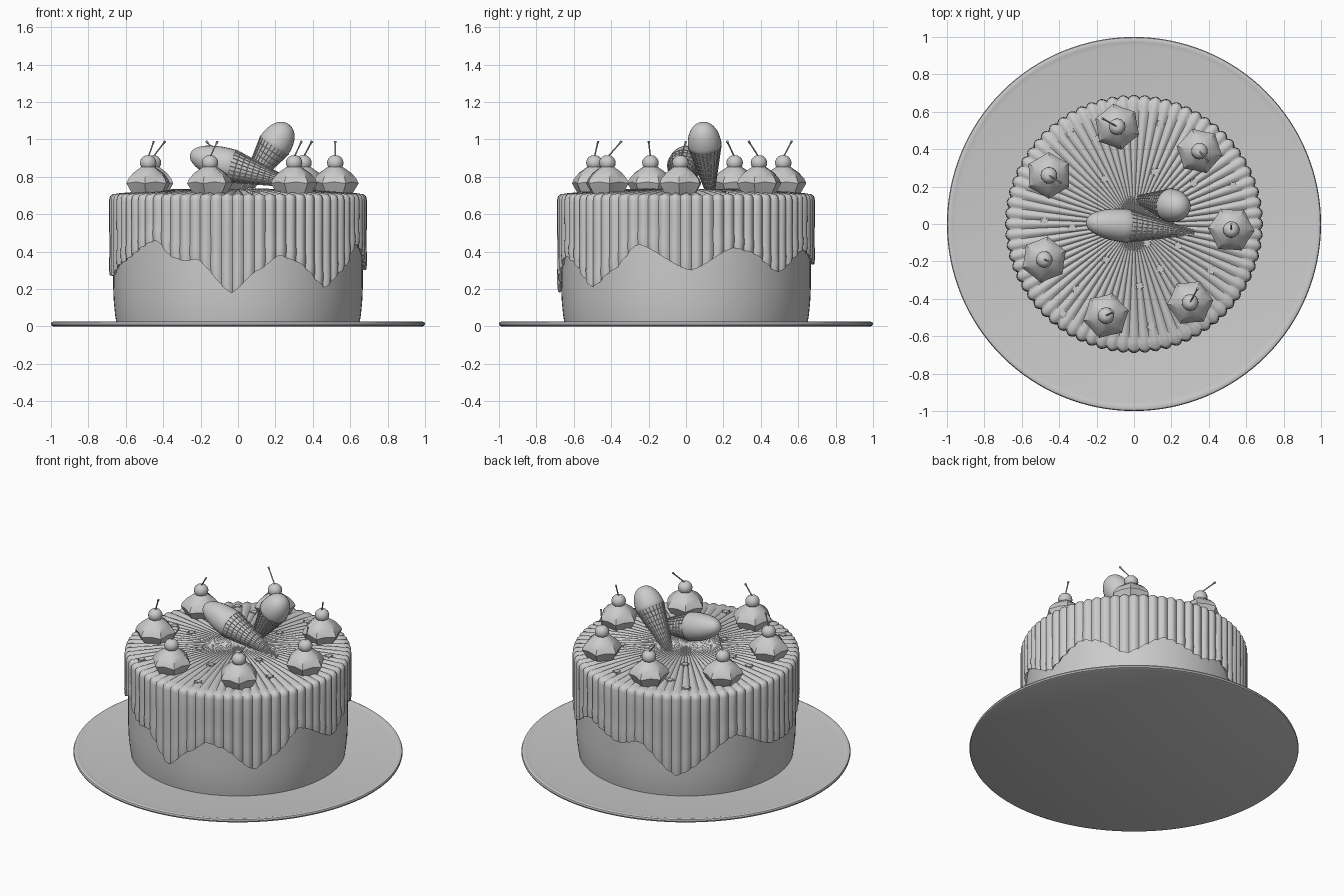
import bpy, bmesh
from math import sin, cos, pi, radians, degrees, atan2
from mathutils import Vector

if "Cube" in bpy.data.objects:
    bpy.data.objects.remove(bpy.data.objects["Cube"])


def lathe(name, rings, n, shape=None, angle=40, smooth=True, inset=0.0):
    """Spin (r, z) rings round z; shape(ring_index, angle_index, r, z) may alter them."""
    bm = bmesh.new()
    rows = []
    for i, (r, z) in enumerate(rings):
        if r == 0:
            rows.append([bm.verts.new((0, 0, z))])
            continue
        row = []
        for j in range(n):
            a = 2 * pi * j / n
            rr, zz = shape(i, j, r, z) if shape else (r, z)
            row.append(bm.verts.new((rr * cos(a), rr * sin(a), zz)))
        rows.append(row)
    for p, q in zip(rows, rows[1:]):
        for j in range(n):
            k = (j + 1) % n
            if len(p) == 1:
                bm.faces.new((p[0], q[j], q[k]))
            elif len(q) == 1:
                bm.faces.new((p[j], p[k], q[0]))
            else:
                bm.faces.new((p[j], p[k], q[k], q[j]))
    bmesh.ops.recalc_face_normals(bm, faces=bm.faces[:])
    if inset:
        quads = [f for f in bm.faces if len(f.verts) == 4]
        bmesh.ops.inset_individual(bm, faces=quads, thickness=inset, depth=-0.003)
    me = bpy.data.meshes.new(name)
    bm.to_mesh(me)
    bm.free()
    if smooth:
        me.shade_smooth()
        me.set_sharp_from_angle(angle=radians(angle))
    ob = bpy.data.objects.new(name, me)
    bpy.context.collection.objects.link(ob)
    return ob


def aim(ob, base, tip):
    """Put the local origin at base with local z pointing to tip."""
    ob.location = base
    ob.rotation_mode = 'QUATERNION'
    ob.rotation_quaternion = (Vector(tip) - Vector(base)).to_track_quat('Z', 'Y')


# plate with a small raised lip
lathe("plate", [(0, 0), (.985, 0), (.997, .005), (1, .014), (.996, .023), (.985, .027),
                (.972, .024), (.95, .02), (0, .02)], 128)

# cake body, slightly tucked in at the foot
lathe("cake", [(0, .018), (.65, .018), (.657, .06), (.664, .13), (.668, .22), (.668, .45),
               (.66, .68), (0, .69)], 96)

# fluted icing: lower edge given as (angle in degrees, height)
DRIP = [(-93, .18), (-81, .30), (-71, .38), (-63, .35), (-47, .21), (-35, .30), (-22, .44),
        (2, .30), (22, .42), (30, .40), (46, .29), (66, .41), (88, .33), (100, .37),
        (120, .17), (151, .41), (175, .28), (190, .27), (204, .34), (230, .46),
        (239, .37), (245, .35), (251, .36), (267, .18)]
N = 72 * 6


def drip(deg):
    deg = (deg + 93) % 360 - 93
    for (a, p), (b, q) in zip(DRIP, DRIP[1:]):
        if a <= deg <= b:
            t = (deg - a) / (b - a)
            t = .5 * t + .25 * (1 - cos(pi * t))
            return p + (q - p) * t
    return .18


TOP = [(r, .735 - .07 * r * r) for r in (.04, .1, .2, .3, .4, .5, .58, .63)]
SIDE = [(.657, .702), (.67, .69), (.674, .67)]
LOW = [(.674, .7), (.673, .4), (.673, .15), (.676, .05), (.672, .0), (.655, .03)]
RINGS = [(0, .735)] + TOP + SIDE + LOW
FIRST_LOW = len(RINGS) - len(LOW)


def flute(i, j, r, z):
    f = abs(cos(pi * j / 6))
    if i <= len(TOP):
        return r, z + .012 * (f - .5) * min(1, r / .35)
    if i < FIRST_LOW:
        return r + .015 * f, z + .005 * f
    e = drip(360 * j / N)
    if i >= FIRST_LOW + 3:           # rounded lip of the drips
        return r + (.015 * f if i < len(RINGS) - 1 else 0), e + z
    return r + .015 * f, e + .05 + (.62 - e) * z


lathe("icing", RINGS, N, flute, 60)

# ring of cream dollops, each with a cherry and a stem
CREAM = [(0, .70), (.085, .70), (.095, .715), (.125, .765), (.114, .79), (.085, .822),
         (.05, .846), (.03, .86), (0, .865)]


def hexagon(i, j, r, z):
    return (r * (.85 if j % 2 else 1), z + (.008 if j % 2 and i == 3 else 0))


STEM_LEAN = [(0, .03), (.04, .075), (.04, .02), (.03, -.01), (.065, -.04), (-.08, .045), (.045, -.055)]
CENTRES = [(.52, -.03), (.30, -.42), (-.15, -.49), (-.48, -.19), (-.455, .26), (-.09, .52), (.35, .39)]
for k, ((x, y), (dx, dy)) in enumerate(zip(CENTRES, STEM_LEAN), 1):
    cream = lathe(f"cream_dollop_{k}", CREAM, 12, hexagon, 45)
    cream.location = (x, y, 0)
    cream.rotation_euler.z = atan2(y, x)
    ball = [(.044 * sin(pi * t / 10), -.042 * cos(pi * t / 10)) for t in range(1, 10)]
    cherry = lathe(f"cherry_{k}", [(0, -.042)] + ball + [(0, .038)], 20, angle=80)
    cherry.location = (x, y, .875)
    base, tip = Vector((x, y, .905)), Vector((x + dx, y + dy, .99))
    h = (tip - base).length
    stem = lathe(f"cherry_stem_{k}", [(0, 0), (.004, 0), (.004, h * .8), (.007, h), (0, h)], 8)
    aim(stem, base, tip)


# ice cream cones: waffle cone plus scoop, built along local z from the point
def ice_cream(tag, tip, rim, scoop_len):
    h = (Vector(rim) - Vector(tip)).length
    m = 12
    side = [(.014 + .078 * t / m, h * t / m) for t in range(m + 1)]
    cone = lathe("waffle_cone_" + tag, [(0, 0)] + side + [(.08, h), (0, h - .01)], 24,
                 smooth=False, inset=.002)
    dome = [(.09 * cos(pi * t / 20) ** .9, h + scoop_len * sin(pi * t / 20)) for t in range(10)]
    scoop = lathe("scoop_" + tag, [(0, h - .02), (.08, h - .015)] + dome + [(0, h + scoop_len)], 28, angle=60)
    for ob in (cone, scoop):
        aim(ob, tip, rim)


ice_cream("lying", (.32, -.045, .755), (-.035, -.01, .858), .23)
ice_cream("upright", (0, .135, .675), (.195, .1, .97), .135)

# six-pointed star sprinkles
STARS = [(-.34, .48), (-.2, .455), (.14, .535), (.11, .28), (.32, .22), (.53, .205), (-.16, .24),
         (-.48, .015), (-.33, -.02), (.07, -.1), (.235, -.115), (.41, -.25), (.14, -.24),
         (-.15, -.19), (-.31, -.35), (.03, -.33), (-.38, -.48), (.09, -.55)]


def star(i, j, r, z):
    return (r * (.58 if j % 2 else 1), z)


for k, (x, y) in enumerate(STARS, 1):
    s = lathe(f"star_sprinkle_{k}", [(0, -.012), (.027, -.012), (.027, .009), (0, .009)], 12, star, smooth=False)
    s.location = (x, y, .735 - .07 * (x * x + y * y))
    s.rotation_euler.z = k * .7
